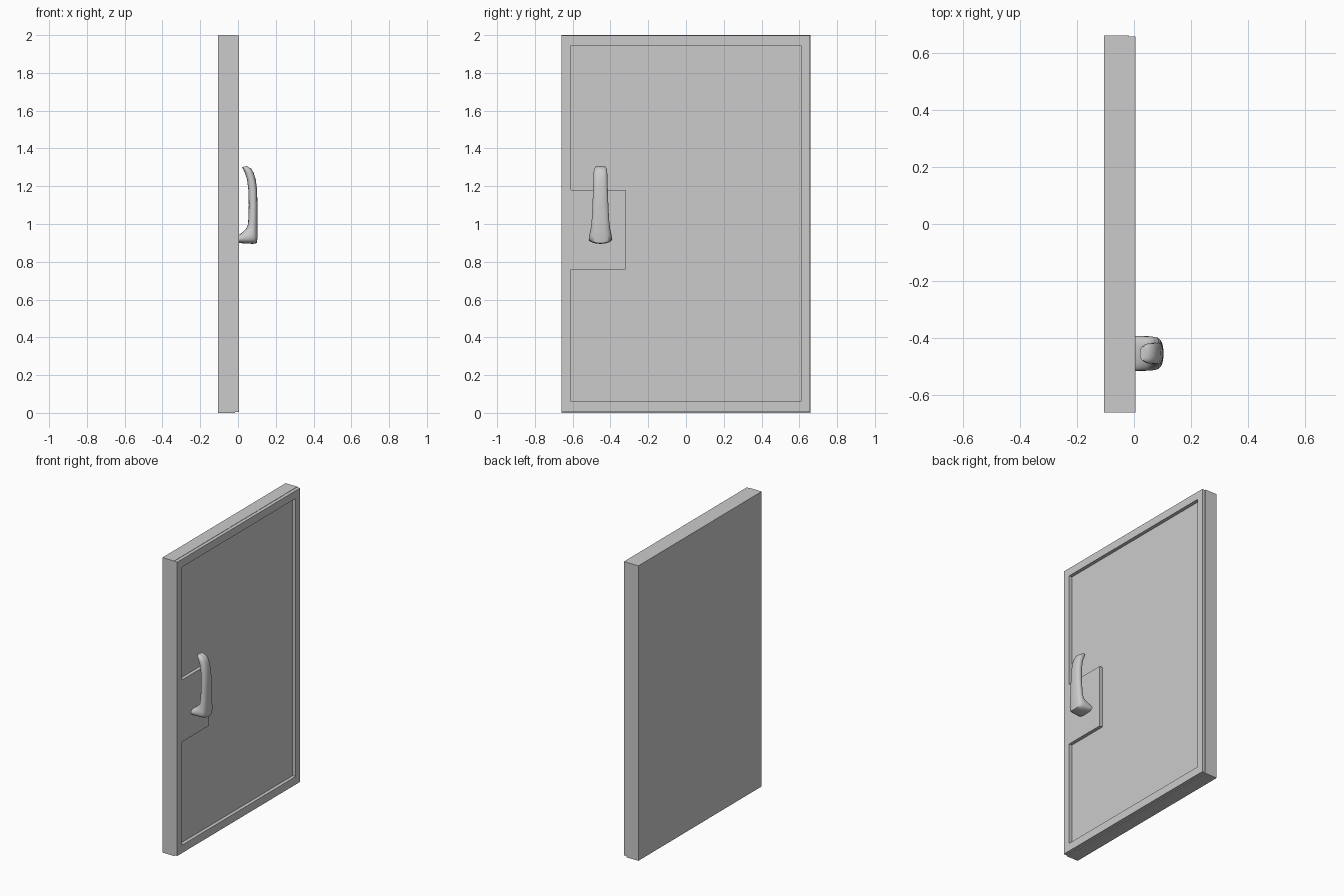
import bpy, bmesh, math
from mathutils import Vector

if "Cube" in bpy.data.objects:
    bpy.data.objects.remove(bpy.data.objects["Cube"])


def make_object(name, bm):
    bmesh.ops.recalc_face_normals(bm, faces=bm.faces)
    mesh = bpy.data.meshes.new(name)
    bm.to_mesh(mesh)
    bm.free()
    obj = bpy.data.objects.new(name, mesh)
    bpy.context.collection.objects.link(obj)
    return obj


def box(name, lo, hi):
    bm = bmesh.new()
    bmesh.ops.create_cube(bm, size=1)
    for v in bm.verts:
        v.co = Vector([(a + b) / 2 + c * (b - a) for a, b, c in zip(lo, hi, v.co)])
    return make_object(name, bm)


# Door slab; its front is the floor of the recessed panel
STEP, FRONT = -0.017, 0.006
box("door_slab", (-0.105, -0.66, 0), (STEP, 0.66, 2))

# Raised rim with the lock plate standing flush: C-shaped outline inside a border
Y0, Y1, Z0, Z1 = -0.66, 0.656, 0.006, 1.998
y0, y1, z0, z1 = -0.61, 0.61, 0.06, 1.945
py, pz0, pz1 = -0.32, 0.76, 1.18
outline = [(Y0, Z0), (Y1, Z0), (Y1, Z1), (Y0, Z1), (Y0, pz1), (Y0, pz0)]
inner = [(y0, z0), (y1, z0), (y1, z1), (y0, z1), (y0, pz1), (y0, pz0)]
bm = bmesh.new()
a = [bm.verts.new((FRONT, y, z)) for y, z in outline]
b = [bm.verts.new((FRONT, y, z)) for y, z in inner]
c = [bm.verts.new((FRONT, py, z)) for z in (pz1, pz0)]
faces = [bm.faces.new((a[i], a[(i + 1) % 6], b[(i + 1) % 6], b[i])) for i in range(6)]
faces.append(bm.faces.new((b[4], b[5], c[1], c[0])))
ext = bmesh.ops.extrude_face_region(bm, geom=faces, use_keep_orig=True)
for v in ext["geom"]:
    if isinstance(v, bmesh.types.BMVert):
        v.co.x = STEP
rim = make_object("door_rim_and_lock_plate", bm)

# Handle: rings given by inner (x, z), outer (x, z) and half width
rings = [
    (0.004, 0.942, 0.004, 0.900, 0.061),
    (0.020, 0.953, 0.030, 0.897, 0.061),
    (0.040, 0.973, 0.080, 0.895, 0.060),
    (0.049, 0.986, 0.099, 0.899, 0.057),
    (0.053, 1.000, 0.103, 0.925, 0.053),
    (0.055, 1.035, 0.103, 1.010, 0.046),
    (0.057, 1.100, 0.103, 1.095, 0.042),
    (0.055, 1.180, 0.101, 1.180, 0.039),
    (0.048, 1.235, 0.094, 1.235, 0.037),
    (0.036, 1.272, 0.083, 1.270, 0.036),
    (0.028, 1.290, 0.070, 1.293, 0.034),
    (0.021, 1.302, 0.047, 1.306, 0.025),
]
N, HANDLE_Y, POWER = 24, -0.453, 2 / 2.5
bm = bmesh.new()
loops = []
for ix, iz, ox, oz, half in rings:
    mid = Vector(((ix + ox) / 2, HANDLE_Y, (iz + oz) / 2))
    depth = Vector(((ox - ix) / 2, 0, (oz - iz) / 2))
    loop = []
    for k in range(N):
        t = math.tau * k / N
        co, si = [math.copysign(abs(f) ** POWER, f) for f in (math.cos(t), math.sin(t))]
        loop.append(bm.verts.new(mid + depth * co + Vector((0, half * si, 0))))
    loops.append(loop)
for p, q in zip(loops, loops[1:]):
    for k in range(N):
        bm.faces.new((p[k], p[(k + 1) % N], q[(k + 1) % N], q[k]))
bm.faces.new(loops[0])
bm.faces.new(loops[-1])
handle = make_object("handle", bm)
bpy.context.view_layer.objects.active = handle
handle.select_set(True)
bpy.ops.object.shade_smooth_by_angle(angle=math.radians(50))
